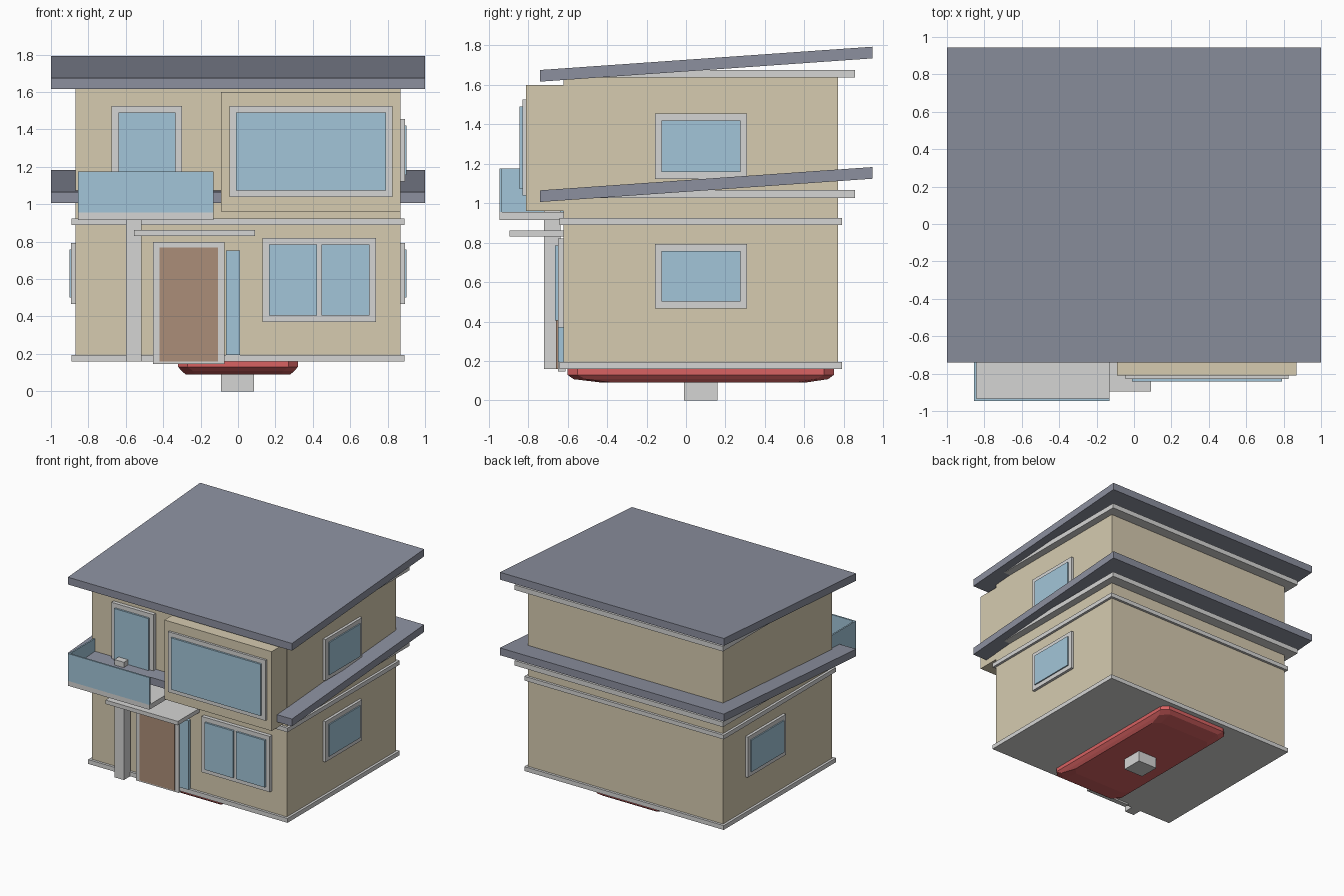
import bpy
import bmesh

cube = bpy.data.objects.get("Cube")
if cube:
    bpy.data.objects.remove(cube, do_unlink=True)


def material(name, r, g, b):
    """Flat colour from sRGB bytes, stored as linear values."""
    def lin(c):
        c /= 255
        return c / 12.92 if c < 0.04 else ((c + 0.055) / 1.055) ** 2.4
    colour = (lin(r), lin(g), lin(b), 1)
    mat = bpy.data.materials.new(name)
    mat.use_nodes = True
    mat.diffuse_color = colour
    mat.node_tree.nodes["Principled BSDF"].inputs["Base Color"].default_value = colour
    return mat


WALL = material("wall_beige", 214, 203, 176)
TRIM = material("trim_grey", 213, 213, 212)
ROOF = material("roof_slate", 140, 144, 159)
GLASS = material("glass_blue", 162, 197, 216)
DOOR = material("door_brown", 171, 141, 120)
RED = material("body_red", 216, 98, 98)


def finish(name, bm, mat):
    bmesh.ops.recalc_face_normals(bm, faces=bm.faces)
    mesh = bpy.data.meshes.new(name)
    bm.to_mesh(mesh)
    bm.free()
    mesh.materials.append(mat)
    obj = bpy.data.objects.new(name, mesh)
    bpy.context.collection.objects.link(obj)
    return obj


def box(name, x, y, z, mat, rise=0):
    """Box from (min, max) ranges; rise lifts the back edge to make a slope."""
    bm = bmesh.new()
    bmesh.ops.create_cube(bm, size=1)
    for v in bm.verts:
        back = v.co.y > 0
        v.co = [r[0] if c < 0 else r[1] for c, r in zip(v.co, (x, y, z))]
        if back:
            v.co.z += rise
    return finish(name, bm, mat)


def front_window(name, x, z, wall_y, border=0.035, panes=1, gap=0.025):
    """Frame plate with raised panes on a front wall."""
    box(name + "_frame", x, (wall_y - 0.03, wall_y + 0.01), z, TRIM)
    x0, x1 = x[0] + border, x[1] - border
    width = (x1 - x0 - gap * (panes - 1)) / panes
    for i in range(panes):
        start = x0 + i * (width + gap)
        box(f"{name}_pane_{i + 1}", (start, start + width),
            (wall_y - 0.045, wall_y), (z[0] + border, z[1] - border), GLASS)


def side_window(name, side, y, z, border=0.035):
    """Frame plate with a raised pane on a side wall."""
    def span(a, b):
        return tuple(sorted((side * a, side * b)))
    box(name + "_frame", span(0.86, 0.892), y, z, TRIM)
    box(name + "_pane", span(0.87, 0.902), (y[0] + border, y[1] - border),
        (z[0] + border, z[1] - border), GLASS)


# Walls and projecting upper bay
FRONT = -0.62
BAY = -0.81
box("walls", (-0.87, 0.87), (FRONT, 0.77), (0.17, 1.645), WALL)
box("bay", (-0.09, 0.868), (BAY, FRONT + 0.02), (0.96, 1.6), WALL)

# Horizontal trim bands
for name, z in (("base_band", (0.16, 0.195)), ("middle_band", (0.89, 0.924))):
    box(name, (-0.89, 0.89), (-0.64, 0.79), z, TRIM)

# Two matching sloped roofs, each over a flat eave board
for name, lift in (("lower", 0), ("upper", 0.61)):
    box(name + "_roof", (-1, 1), (-0.74, 0.945),
        (1.006 + lift, 1.065 + lift), ROOF, rise=0.118)
    box(name + "_eave_board", (-0.93, 0.93), (-0.70, 0.857),
        (1.026 + lift, 1.066 + lift), TRIM)

# Balcony with glass on the front and outer side
box("balcony_floor", (-0.855, -0.13), (-0.945, FRONT), (0.916, 0.955), TRIM)
box("balcony_front_glass", (-0.855, -0.13), (-0.945, -0.932), (0.953, 1.175), GLASS)
box("balcony_side_glass", (-0.855, -0.843), (-0.935, FRONT), (0.953, 1.175), GLASS)
box("balcony_column", (-0.6, -0.515), (-0.72, -0.635), (0.16, 1.11), TRIM)

# Entrance
box("door_canopy", (-0.555, 0.09), (-0.895, FRONT), (0.83, 0.862), TRIM)
box("door_frame", (-0.455, -0.073), (-0.65, FRONT + 0.01), (0.147, 0.797), TRIM)
box("front_door", (-0.42, -0.107), (-0.658, FRONT), (0.16, 0.77), DOOR)
box("door_sidelight", (-0.065, 0.012), (-0.65, FRONT), (0.195, 0.752), GLASS)

# Windows
front_window("living_window", (0.13, 0.738), (0.37, 0.82), FRONT, panes=2)
front_window("balcony_door", (-0.675, -0.3), (0.96, 1.525), FRONT)
front_window("bay_window", (-0.045, 0.825), (1.038, 1.525), BAY + 0.012)
side_window("upper_left_window", 1, (-0.158, 0.31), (1.122, 1.455))
side_window("lower_left_window", 1, (-0.158, 0.31), (0.466, 0.793))
side_window("lower_right_window", -1, (0.0, 0.485), (0.466, 0.793))

# Red tapered hull under the floor: stacked outlines with cut corners
bm = bmesh.new()
rings = []
for z, hx, y0, y1, cut in ((0.17, 0.32, -0.6, 0.75, 0.05),
                           (0.13, 0.32, -0.6, 0.75, 0.05),
                           (0.108, 0.30, -0.57, 0.72, 0.06),
                           (0.09, 0.28, -0.42, 0.6, 0.05)):
    half = [(hx - cut, y0), (hx, y0 + cut), (hx, y1 - cut), (hx - cut, y1)]
    outline = half + [(-x, y) for x, y in reversed(half)]
    rings.append([bm.verts.new((x, y, z)) for x, y in outline])
for a, b in zip(rings, rings[1:]):
    for i in range(len(a)):
        j = (i + 1) % len(a)
        bm.faces.new((a[i], a[j], b[j], b[i]))
bm.faces.new(rings[0])
bm.faces.new(rings[-1])
finish("underside_hull", bm, RED)

# Short foot beneath the hull
box("foot_block", (-0.09, 0.085), (-0.01, 0.16), (0, 0.1), TRIM)
